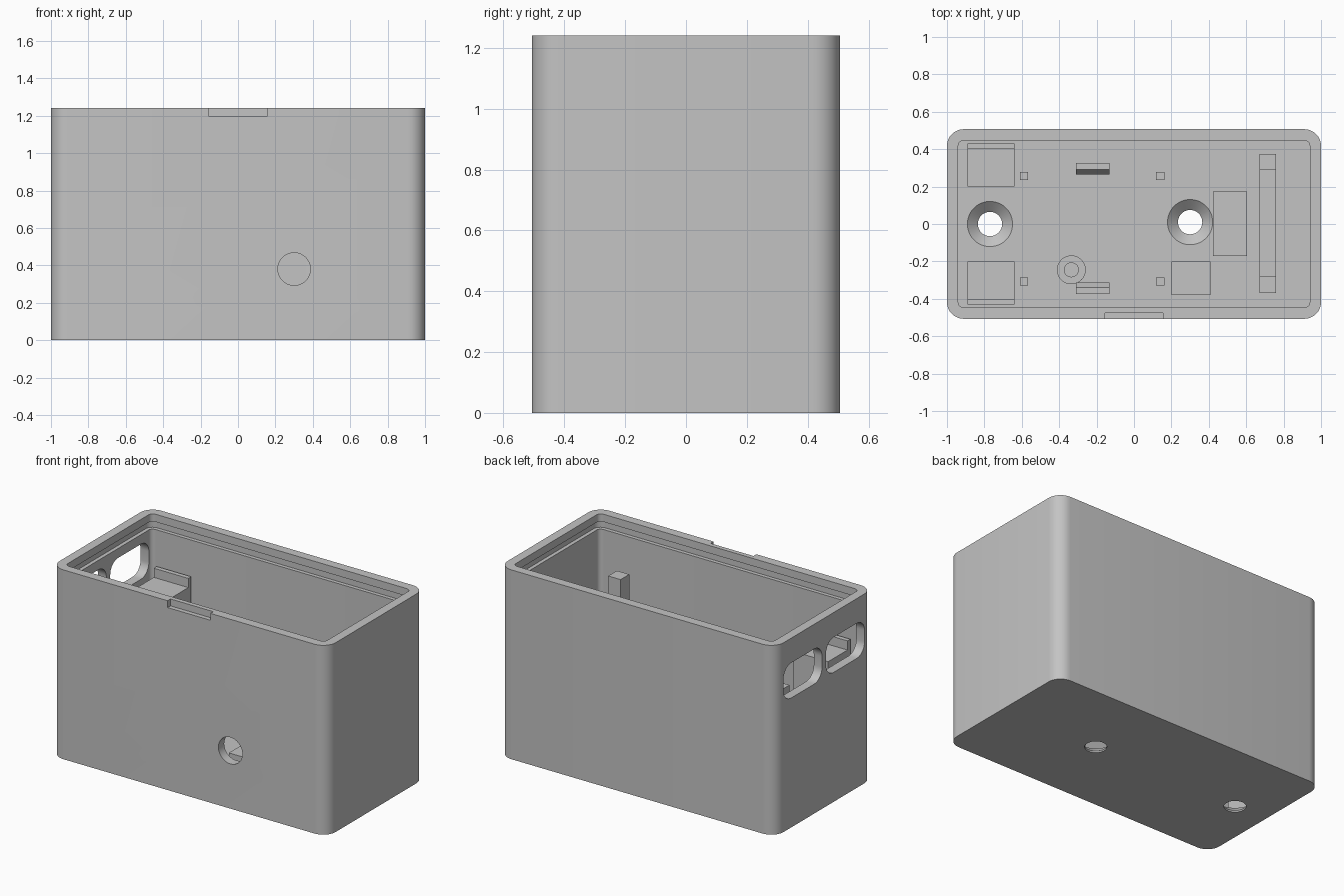
import bpy, bmesh, math
from mathutils import Matrix, Vector

if "Cube" in bpy.data.objects:
    bpy.data.objects.remove(bpy.data.objects["Cube"], do_unlink=True)

GREY = (0.55, 0.55, 0.55, 1)
grey = bpy.data.materials.new("plain grey")
grey.use_nodes = True
grey.diffuse_color = GREY
grey.node_tree.nodes["Principled BSDF"].inputs["Base Color"].default_value = GREY

W, D, H = 1.0, 0.507, 1.24      # half width, half depth, height
WALL, FLOOR = 0.06, 0.06


def finish(name, bm):
    bmesh.ops.recalc_face_normals(bm, faces=bm.faces)
    mesh = bpy.data.meshes.new(name)
    bm.to_mesh(mesh)
    bm.free()
    mesh.materials.append(grey)
    ob = bpy.data.objects.new(name, mesh)
    bpy.context.collection.objects.link(ob)
    return ob


def extrude(name, points, vector):
    """Closed outline pushed along a vector."""
    bm = bmesh.new()
    face = bm.faces.new([bm.verts.new(p) for p in points])
    top = bmesh.ops.extrude_face_region(bm, geom=[face])["geom"]
    bmesh.ops.translate(bm, vec=vector,
                        verts=[g for g in top if isinstance(g, bmesh.types.BMVert)])
    return finish(name, bm)


def rounded(hw, hh, r, steps=8):
    """Outline of a rounded rectangle."""
    pts = []
    for i, (sx, sy) in enumerate([(1, 1), (-1, 1), (-1, -1), (1, -1)]):
        for k in range(steps + 1):
            a = math.pi / 2 * (i + k / steps)
            pts.append((sx * (hw - r) + r * math.cos(a), sy * (hh - r) + r * math.sin(a)))
    return pts


def slab(name, hw, hd, r, z0, z1):
    return extrude(name, [(x, y, z0) for x, y in rounded(hw, hd, r)], (0, 0, z1 - z0))


def box(name, x0, x1, y0, y1, z0, z1):
    return extrude(name, [(x0, y0, z0), (x1, y0, z0), (x1, y1, z0), (x0, y1, z0)],
                   (0, 0, z1 - z0))


def cone(name, r0, r1, base, axis, length):
    bm = bmesh.new()
    turn = Vector((0, 0, 1)).rotation_difference(Vector(axis)).to_matrix().to_4x4()
    place = Matrix.Translation(base) @ turn @ Matrix.Translation((0, 0, length / 2))
    bmesh.ops.create_cone(bm, cap_ends=True, segments=48, radius1=r0, radius2=r1,
                          depth=length, matrix=place)
    return finish(name, bm)


def smooth(ob):
    bpy.ops.object.select_all(action='DESELECT')
    ob.select_set(True)
    bpy.context.view_layer.objects.active = ob
    bpy.ops.object.shade_smooth_by_angle(angle=math.radians(30))


def cut(ob, cutters):
    """Subtract each cutter and remove it afterwards."""
    bpy.context.view_layer.objects.active = ob
    for c in cutters:
        c.hide_render = True
        mod = ob.modifiers.new("cut", 'BOOLEAN')
        mod.operation, mod.solver, mod.object = 'DIFFERENCE', 'EXACT', c
        bpy.ops.object.modifier_apply(modifier=mod.name)
        bpy.data.objects.remove(c, do_unlink=True)


# Outer shell with cavity, lid groove and finger notch
shell = slab("case_shell", W, D, 0.09, 0, H)
cutters = [
    slab("cavity", W - WALL, D - WALL, 0.03, FLOOR, H + 0.1),
    slab("lid_groove", W - WALL + 0.025, D - WALL + 0.025, 0.05, 1.14, 1.19),
    box("notch", -0.155, 0.155, -D - 0.1, -D + 0.03, 1.195, H + 0.1),
    cone("cable_hole", 0.087, 0.087, (0.3, -D - 0.1, 0.38), (0, 1, 0), 0.2),
]
# Two rounded windows in the end wall
for side in (-1, 1):
    outline = [(-W - 0.1, side * 0.22 + u, 0.963 + v) for u, v in rounded(0.2, 0.115, 0.08)]
    cutters.append(extrude("window", outline, (0.2, 0, 0)))
# Countersunk screw holes in the floor
for x, y in ((-0.77, 0.0), (0.3, 0.01)):
    cutters.append(cone("screw_hole", 0.065, 0.065, (x, y, -0.1), (0, 0, 1), 0.2))
    cutters.append(cone("countersink", 0.065, 0.132, (x, y, 0.01), (0, 0, 1), 0.06))
cut(shell, cutters)
smooth(shell)

BASE = FLOOR - 0.005     # parts sink slightly into the floor

# Stepped socket platforms below the windows
for label, s in (("back", 1), ("front", -1)):
    profile = [(0.2, BASE), (0.43, BASE), (0.43, 0.91), (0.4, 0.91), (0.4, 0.85), (0.2, 0.85)]
    extrude("socket_platform_" + label, [(-0.89, s * y, z) for y, z in profile], (0.25, 0, 0))

# U-shaped holder at the far end
holder = [(-0.37, BASE), (0.375, BASE), (0.375, 0.94), (0.29, 0.94),
          (0.29, 0.3), (-0.28, 0.3), (-0.28, 0.94), (-0.37, 0.94)]
extrude("end_holder", [(0.67, y, z) for y, z in holder], (0.09, 0, 0))

# Support blocks
box("support_block", 0.423, 0.605, -0.17, 0.175, BASE, 0.25)
box("cable_block", 0.2, 0.41, -0.38, -0.2, BASE, 0.29)

# Circuit board pegs
for i, x in enumerate((-0.588, 0.14)):
    for j, y in enumerate((-0.308, 0.257)):
        box(f"board_peg_{i}{j}", x - 0.022, x + 0.022, y - 0.022, y + 0.022, BASE, 0.18)

# Snap clips with hooks facing inward
for label, s, y in (("back", 1, 0.325), ("front", -1, -0.373)):
    hook = [(0, BASE), (0, 0.27), (0.033, 0.27), (0.06, 0.22), (0.06, 0.2),
            (0.033, 0.2), (0.033, BASE)]
    extrude("snap_clip_" + label, [(-0.31, y - s * d, z) for d, z in hook], (0.18, 0, 0))

# Round boss with locating pin
smooth(cone("boss", 0.077, 0.077, (-0.335, -0.245, BASE), (0, 0, 1), 0.125))
smooth(cone("boss_pin", 0.04, 0.04, (-0.335, -0.245, BASE), (0, 0, 1), 0.2))
